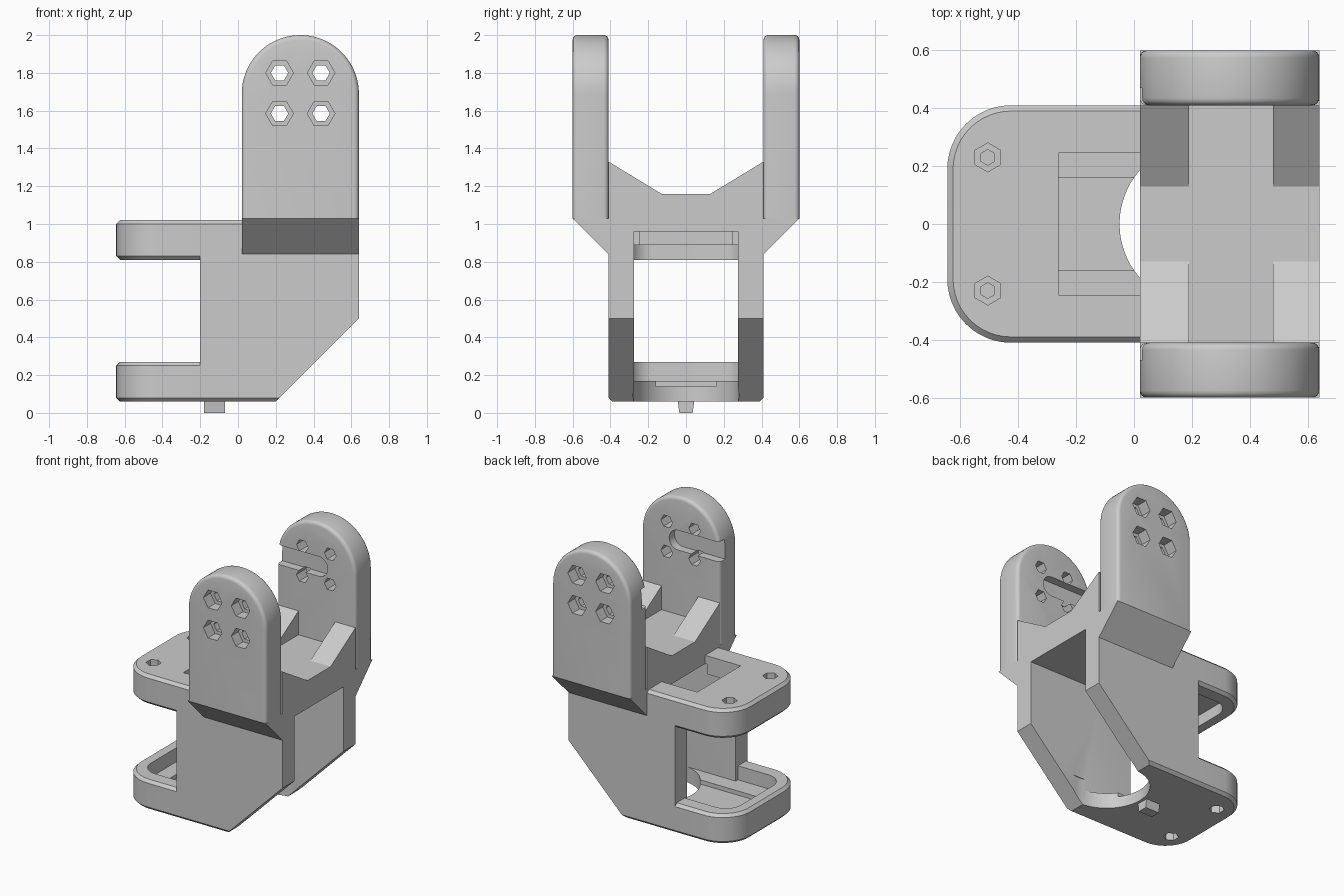
import bpy, bmesh, math

cube = bpy.data.objects.get("Cube")
if cube:
    bpy.data.objects.remove(cube, do_unlink=True)

grey = bpy.data.materials.new("matte grey")
grey.use_nodes = True
grey.diffuse_color = (0.6, 0.6, 0.6, 1)
grey.node_tree.nodes["Principled BSDF"].inputs["Base Color"].default_value = (0.6, 0.6, 0.6, 1)


def prism(name, pts, axis, lo, hi, bevel=0, segments=1, keep=None):
    """Extrude a 2D outline along an axis; bevel the rims except where keep() holds."""
    place = {"x": lambda u, v, t: (t, u, v),
             "y": lambda u, v, t: (u, t, v),
             "z": lambda u, v, t: (u, v, t)}[axis]
    bm = bmesh.new()
    a = [bm.verts.new(place(u, v, lo)) for u, v in pts]
    b = [bm.verts.new(place(u, v, hi)) for u, v in pts]
    caps = [bm.faces.new(a), bm.faces.new(b)]
    n = len(pts)
    for i in range(n):
        j = (i + 1) % n
        bm.faces.new((a[i], a[j], b[j], b[i]))
    bmesh.ops.recalc_face_normals(bm, faces=bm.faces)
    if bevel:
        rims = [e for f in caps for e in f.edges
                if not (keep and all(keep(v.co) for v in e.verts))]
        bmesh.ops.bevel(bm, geom=rims, offset=bevel, segments=segments,
                        profile=0.5, affect="EDGES")
    mesh = bpy.data.meshes.new(name)
    bm.to_mesh(mesh)
    bm.free()
    mesh.materials.append(grey)
    ob = bpy.data.objects.new(name, mesh)
    bpy.context.collection.objects.link(ob)
    return ob


def box(name, x, y, z):
    return prism(name, [(x[0], y[0]), (x[1], y[0]), (x[1], y[1]), (x[0], y[1])], "z", *z)


def arc(cx, cy, r, start, end, n):
    steps = [math.radians(start + (end - start) * i / n) for i in range(n + 1)]
    return [(cx + r * math.cos(s), cy + r * math.sin(s)) for s in steps]


def hexagon(cx, cy, r, turn=0):
    return arc(cx, cy, r, turn, turn + 300, 5)


def tongue(x0, x1, half, r):
    """Plate outline with rounded corners on the -x end."""
    return ([(x1, -half), (x1, half)] + arc(x0 + r, half - r, r, 90, 180, 12)
            + arc(x0 + r, r - half, r, 180, 270, 12))


def combine(base, tools, operation):
    """Boolean the tools into base one by one and remove them."""
    for tool in tools:
        tool.hide_render = True
        mod = base.modifiers.new("bool", "BOOLEAN")
        mod.operation, mod.solver, mod.object = operation, "EXACT", tool
        bpy.context.view_layer.update()
        deps = bpy.context.evaluated_depsgraph_get()
        mesh = bpy.data.meshes.new_from_object(base.evaluated_get(deps))
        base.modifiers.clear()
        base.data = mesh
        bpy.data.objects.remove(tool, do_unlink=True)


def smooth(ob):
    bpy.ops.object.select_all(action="DESELECT")
    bpy.context.view_layer.objects.active = ob
    ob.select_set(True)
    bpy.ops.object.shade_smooth_by_angle(angle=math.radians(32))


L, R = 0.02, 0.64          # arm and bridge extent along x
W, IN = 0.41, 0.275        # body and tunnel half widths

# Body: two chamfered plates, a column between them and the bridge
body = prism("body", tongue(-0.645, R, W, 0.22), "z", 0.06, 0.27, 0.02,
             keep=lambda c: c.x > R - 0.01)
upper_plate = prism("upper_plate", tongue(-0.645, 0.5, W, 0.22), "z", 0.81, 1.02, 0.02,
                    keep=lambda c: c.x > 0.49)
column = box("column", (-0.2, R), (-W, W), (0.08, 1.0))
half = [(W, 0.84), (0.6, 1.03), (W, 1.03), (W, 1.16)]
bridge = prism("bridge", half + [(-y, z) for y, z in reversed(half)], "x", L, R)
combine(body, [column, upper_plate, bridge], "UNION")

# Tunnel, trays, openings and sloping underside
cuts = [
    prism("slope_cut", [(0.1, -0.04), (0.9, 0.76), (0.9, -0.04)], "y", -1, 1),
    box("tunnel_cut", (-0.24, 1), (-IN, IN), (0.17, 0.89)),
    prism("lower_tray", tongue(-0.56, -0.2, 0.3, 0.12), "z", 0.17, 0.3),
    prism("upper_tray", tongue(-0.56, -0.2, 0.3, 0.12), "z", 0.78, 0.89),
    box("top_opening", (-0.26, L), (-0.245, 0.245), (0.8, 1.1)),
    box("bridge_pocket", (0.0, 1), (-IN, IN), (0.8, 0.96)),
    box("floor_groove", (-0.45, 0.4), (-0.16, 0.16), (0.14, 0.2)),
    prism("floor_circle", arc(0.23, 0, 0.28, 0, 354, 59), "z", 0, 0.25),
    box("floor_end", (0.23, 1), (-IN, IN), (0, 0.25)),
]
for y in (-0.23, 0.23):
    cuts += [prism("top_hex", hexagon(-0.505, y, 0.05, 30), "z", 0.96, 1.1),
             prism("top_bore", hexagon(-0.505, y, 0.027, 30), "z", 0.8, 1.1),
             prism("bottom_hex", hexagon(-0.505, y, 0.05, 30), "z", 0, 0.13)]
combine(body, cuts, "DIFFERENCE")
smooth(body)

# Locating pin under the base
pin = prism("locating_pin", [(-0.045, 0.07), (-0.035, 0), (0.035, 0), (0.045, 0.07)],
            "x", -0.18, -0.07)

# Arms with rounded tops, hex bores and an inner slot; gussets at their feet
for side, s in (("left", 1), ("right", -1)):
    def span(a, b):
        return sorted((s * a, s * b))

    arch = [(L, 1.03), (R, 1.03)] + arc(0.33, 1.69, 0.31, 0, 180, 40)
    arm = prism("back_arm" if s > 0 else "front_arm", arch, "y", *span(W, 0.6),
                bevel=0.025, segments=4, keep=lambda c: c.z < 1.04)
    cuts = []
    for x in (0.22, 0.44):
        for z in (1.585, 1.80):
            cuts += [prism("nut_cut", hexagon(x, z, 0.073), "y", *span(0.52, 0.7)),
                     prism("bore_cut", hexagon(x, z, 0.046), "y", *span(0.3, 0.7))]
    slot = [(-0.1, 1.62), ] + arc(0.35, 1.69, 0.07, -90, 90, 16) + [(-0.1, 1.76)]
    cuts.append(prism("slot_cut", slot, "y", *span(0.3, 0.47)))
    combine(arm, cuts, "DIFFERENCE")
    smooth(arm)
    for place, x0, x1 in (("inner", L, 0.19), ("outer", 0.48, R)):
        prism(f"{side}_{place}_gusset",
              [(s * 0.13, 1.16), (s * W, 1.16), (s * W, 1.33)], "x", x0, x1)
